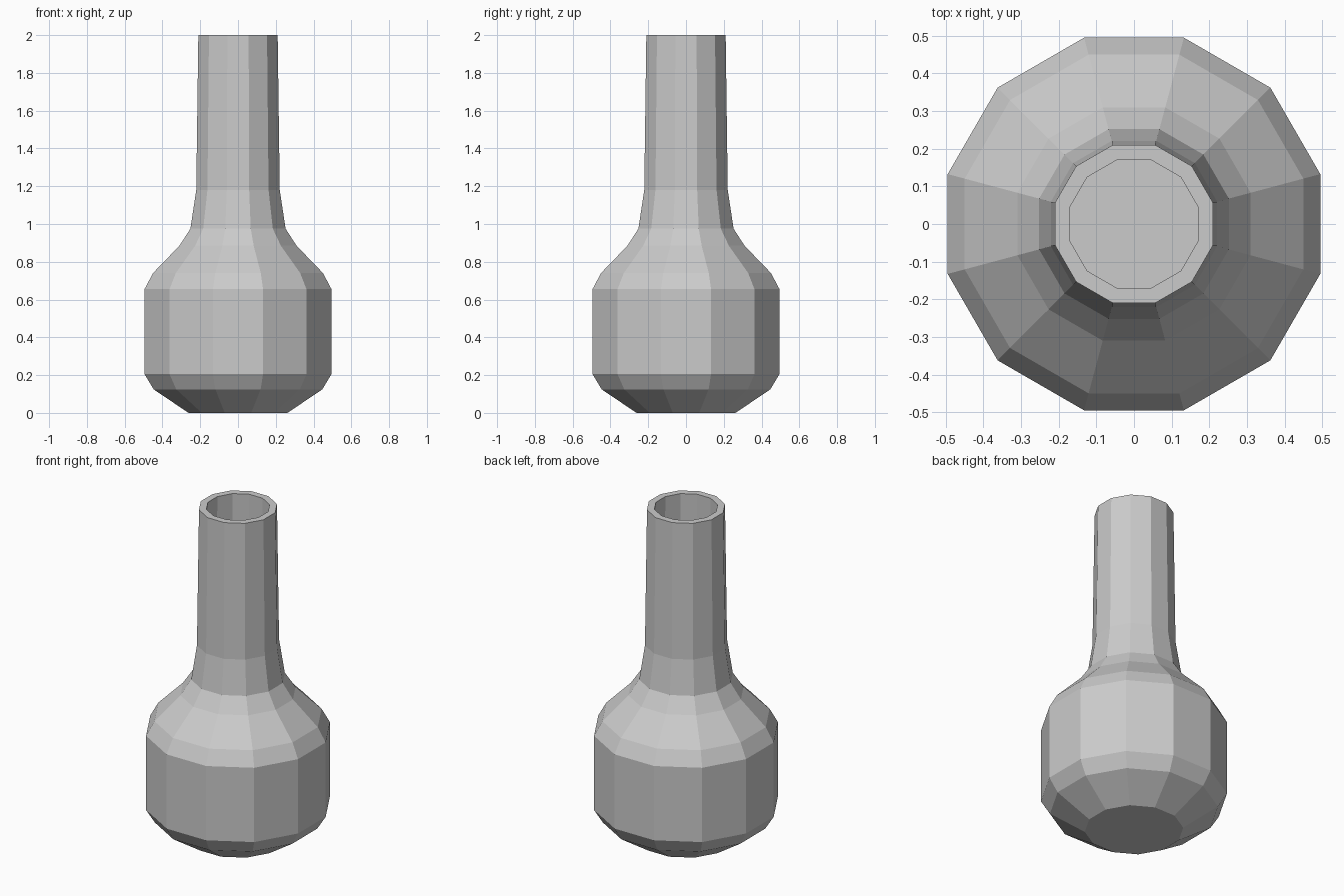
import bpy, bmesh
from math import cos, sin, pi

if "Cube" in bpy.data.objects:
    bpy.data.objects.remove(bpy.data.objects["Cube"])

SIDES = 12
WALL = 0.04

# Outer profile: (half width across flats, height)
outer = [(0.262, 0.0), (0.447, 0.125), (0.495, 0.205), (0.495, 0.655),
         (0.45, 0.74), (0.31, 0.885), (0.252, 0.975), (0.221, 1.18), (0.21, 2.0)]
# Inner profile: wall thickness inward, running from the rim down to the floor
inner = [(r - WALL, z) for r, z in reversed(outer[1:])] + [(outer[0][0] - 0.01, WALL)]


def lathe(name, profile):
    bm = bmesh.new()
    rings = []
    for r, z in profile:
        rad = r / cos(pi / SIDES)
        rings.append([bm.verts.new((rad * cos((i + 0.5) * 2 * pi / SIDES),
                                    rad * sin((i + 0.5) * 2 * pi / SIDES), z))
                      for i in range(SIDES)])
    for a, b in zip(rings, rings[1:]):
        for i in range(SIDES):
            j = (i + 1) % SIDES
            bm.faces.new((a[i], a[j], b[j], b[i]))
    # Close the underside and the inner floor
    bm.faces.new(rings[0][::-1])
    bm.faces.new(rings[-1])
    bmesh.ops.recalc_face_normals(bm, faces=bm.faces)
    mesh = bpy.data.meshes.new(name)
    bm.to_mesh(mesh)
    bm.free()
    obj = bpy.data.objects.new(name, mesh)
    bpy.context.collection.objects.link(obj)
    return obj


# Hollow long-necked bottle with a flat rim
lathe("bottle", outer + inner)
